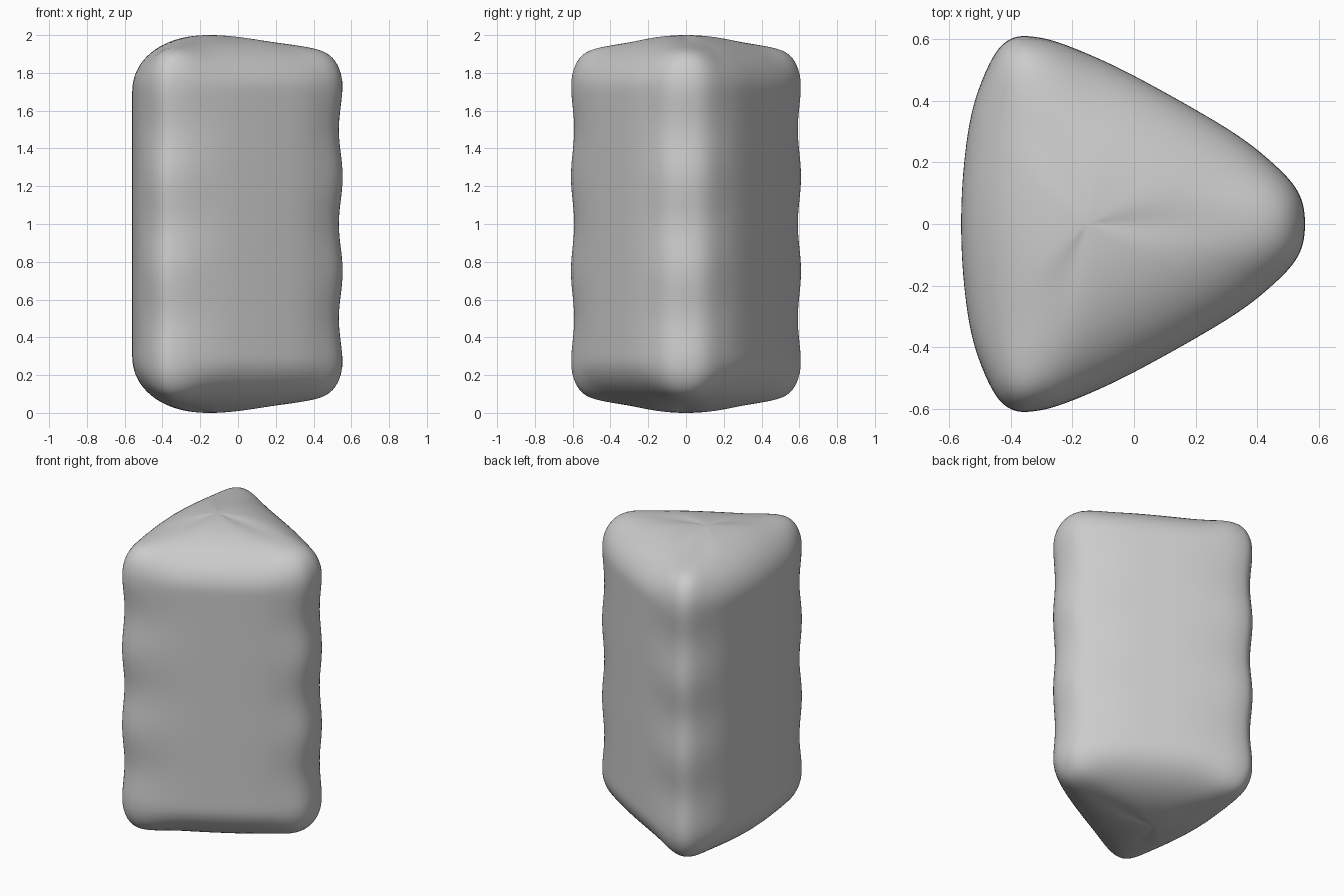
import bpy, bmesh
from math import sin, cos, pi, exp, hypot

if "Cube" in bpy.data.objects:
    bpy.data.objects.remove(bpy.data.objects["Cube"])

# Half of the rounded-triangle outline, tip to flat side
half = [(0.55, 0), (0.53, 0.1), (0.45, 0.195), (0.3, 0.31), (0, 0.48), (-0.2, 0.57),
        (-0.32, 0.603), (-0.40, 0.595), (-0.46, 0.53), (-0.52, 0.38), (-0.55, 0.2), (-0.56, 0)]
ctrl = half + [(x, -y) for x, y in half[-2:0:-1]]
corners = [(0.55, 0), (-0.38, 0.6), (-0.38, -0.6)]
CX = -0.15      # crown of the domed ends
H = 0.3         # height of each domed end


def outline(steps=6):
    """Catmull-Rom curve through the control points."""
    pts, n = [], len(ctrl)
    for i in range(n):
        p = [ctrl[(i + k) % n] for k in (-1, 0, 1, 2)]
        for s in range(steps):
            t = s / steps
            pts.append(tuple(0.5 * (2 * b + (c - a) * t + (2 * a - 5 * b + 4 * c - d) * t * t
                                    + (3 * b - a - 3 * c + d) * t ** 3)
                             for a, b, c, d in zip(*p)))
    return pts


def near_corner(p, width):
    d = min(hypot(p[0] - x, p[1] - y) for x, y in corners)
    return exp(-(d / width) ** 2)


def end_drop(t, w):
    """Drop below the crown: soft along the faces, boxy at the corners."""
    face = H * (1 - max(0, 1 - t ** 2.2) ** (1 / 2.1))
    tip = 0.09 * t ** 1.2 + (H - 0.09) * (1 - max(0, 1 - t ** 14) ** (1 / 2.5))
    return face * (1 - w) + tip * w


def ripple(z, p):
    return 1 - 0.017 * near_corner(p, 0.24) * (cos(4 * pi * z) + 0.6) / 1.2


ring = outline()
rows = []
CAP, SIDE = 22, 40


def cap_row(k, top):
    t = sin(pi / 2 * k / CAP)
    row = []
    for p in ring:
        d = end_drop(t, near_corner(p, 0.2))
        z = 2 - d if top else d
        s = t * (1 + (ripple(z, p) - 1) * t ** 6)
        row.append((CX + (p[0] - CX) * s, p[1] * s, z))
    return row


# Bottom dome, rippled sides, top dome
for k in range(1, CAP + 1):
    rows.append(cap_row(k, False))
for k in range(1, SIDE):
    z = H + (2 - 2 * H) * k / SIDE
    rows.append([(CX + (p[0] - CX) * ripple(z, p), p[1] * ripple(z, p), z) for p in ring])
for k in range(CAP, 0, -1):
    rows.append(cap_row(k, True))

bm = bmesh.new()
grid = [[bm.verts.new(c) for c in row] for row in rows]
n = len(ring)
for a, b in zip(grid, grid[1:]):
    for i in range(n):
        j = (i + 1) % n
        bm.faces.new((a[i], a[j], b[j], b[i]))
low, high = bm.verts.new((CX, 0, 0)), bm.verts.new((CX, 0, 2))
for i in range(n):
    j = (i + 1) % n
    bm.faces.new((low, grid[0][j], grid[0][i]))
    bm.faces.new((high, grid[-1][i], grid[-1][j]))
bmesh.ops.recalc_face_normals(bm, faces=bm.faces)
for f in bm.faces:
    f.smooth = True

mesh = bpy.data.meshes.new("wedge_cushion")
bm.to_mesh(mesh)
bm.free()
bpy.context.collection.objects.link(bpy.data.objects.new("wedge_cushion", mesh))
